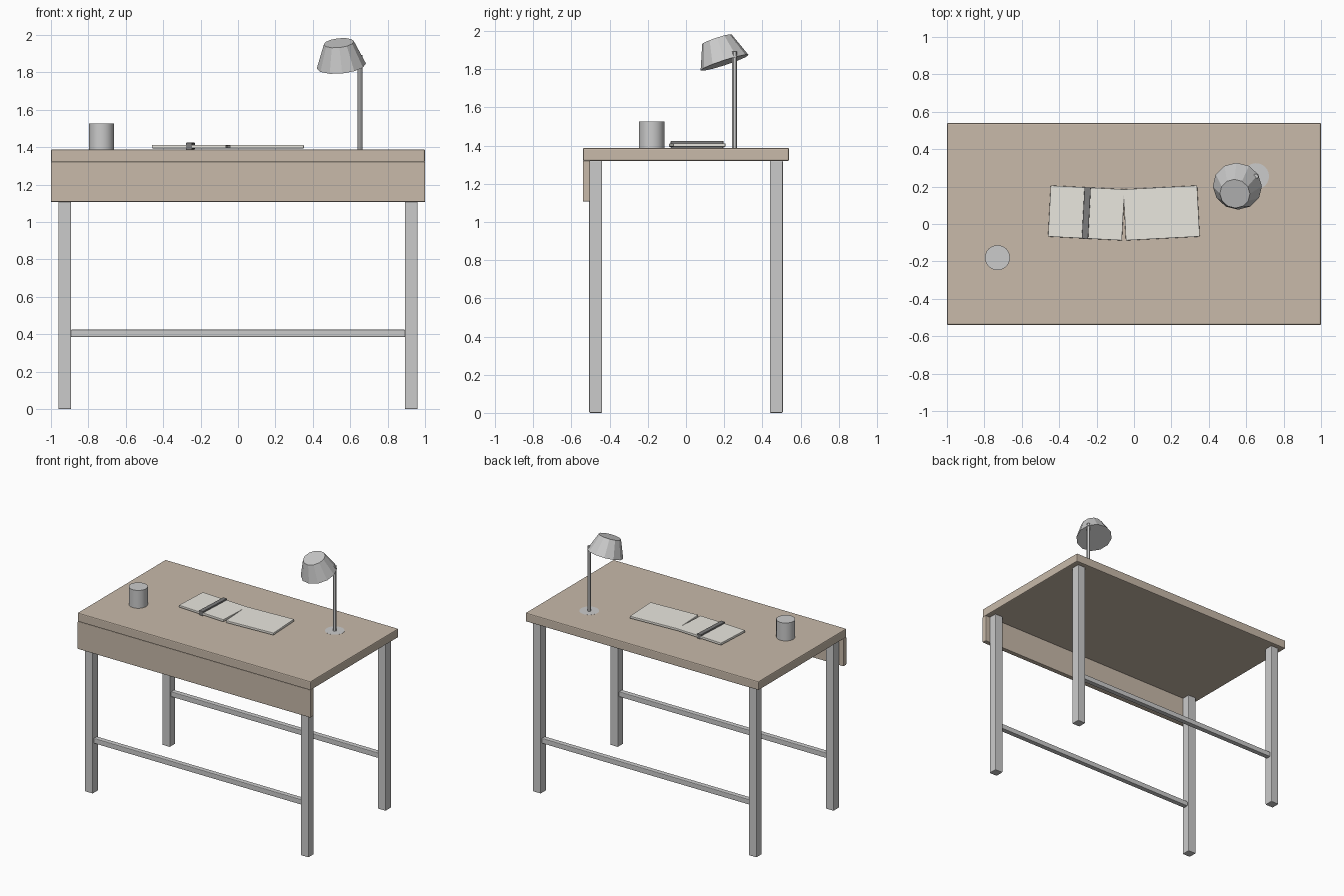
import bpy
from math import radians

if "Cube" in bpy.data.objects:
    bpy.data.objects.remove(bpy.data.objects["Cube"])


def mat(name, rgb):
    m = bpy.data.materials.new(name)
    m.diffuse_color = (*rgb, 1)
    m.use_nodes = True
    m.node_tree.nodes["Principled BSDF"].inputs["Base Color"].default_value = m.diffuse_color
    return m


WOOD = mat("wood", (0.58, 0.49, 0.40))
STEEL = mat("steel", (0.52, 0.52, 0.53))
PAPER = mat("paper", (0.82, 0.80, 0.74))
DARK = mat("dark", (0.2, 0.2, 0.2))


def box(name, lo, hi, m, bevel=0.005, rot=0):
    """Bevelled box between two corners, spun about its own vertical axis."""
    bpy.ops.mesh.primitive_cube_add(
        size=1, location=[(a + b) / 2 for a, b in zip(lo, hi)],
        rotation=(0, 0, radians(rot)))
    o = bpy.context.object
    o.name = name
    o.scale = [b - a for a, b in zip(lo, hi)]
    bpy.ops.object.transform_apply(location=False, rotation=False, scale=True)
    o.data.materials.append(m)
    b = o.modifiers.new("bevel", 'BEVEL')
    b.width, b.segments = bevel, 2
    return o


def cylinder(name, x, y, z0, z1, r, sides, m=None):
    bpy.ops.mesh.primitive_cylinder_add(
        vertices=sides, radius=r, depth=z1 - z0, location=(x, y, (z0 + z1) / 2))
    o = bpy.context.object
    o.name = name
    if m:
        o.data.materials.append(m)
    bpy.ops.object.shade_smooth_by_angle(angle=radians(30))
    return o


# desk top and front apron
box("desk_top", (-1, -0.54, 1.32), (1, 0.54, 1.388), WOOD, 0.007)
box("front_apron", (-1, -0.54, 1.107), (1, -0.502, 1.322), WOOD)

# legs and long stretchers, front and back
for sy, end in ((-1, "front"), (1, "back")):
    y = sy * 0.473
    for sx, side in ((-1, "left"), (1, "right")):
        x = sx * 0.926
        box(f"{end}_{side}_leg", (x - 0.034, y - 0.034, 0),
            (x + 0.034, y + 0.034, 1.322), STEEL)
    box(f"{end}_stretcher", (-0.894, y - 0.02, 0.385), (0.894, y + 0.02, 0.425), STEEL)

# cup
cylinder("cup", -0.73, -0.18, 1.387, 1.527, 0.067, 24)

# open notebook: two splayed halves and a strap
for cx, rot, side in ((-0.255, -3, "left"), (0.147, 3, "right")):
    box(f"notebook_{side}", (cx - 0.198, -0.078, 1.394),
        (cx + 0.198, 0.196, 1.412), PAPER, 0.003, rot)
box("notebook_strap", (-0.272, -0.080, 1.388), (-0.238, 0.196, 1.424), DARK, 0.003, -3)

# desk lamp: base flush with the top, pole, tilted faceted shade
cylinder("lamp_base", 0.652, 0.255, 1.37, 1.3885, 0.07, 24, STEEL)
cylinder("lamp_pole", 0.652, 0.255, 1.388, 1.892, 0.013, 12, STEEL)
bpy.ops.mesh.primitive_cone_add(
    vertices=12, radius1=0.132, radius2=0.081, depth=0.13,
    location=(0.546, 0.182, 1.896), rotation=(radians(18), radians(-6), 0))
bpy.context.object.name = "lamp_shade"
